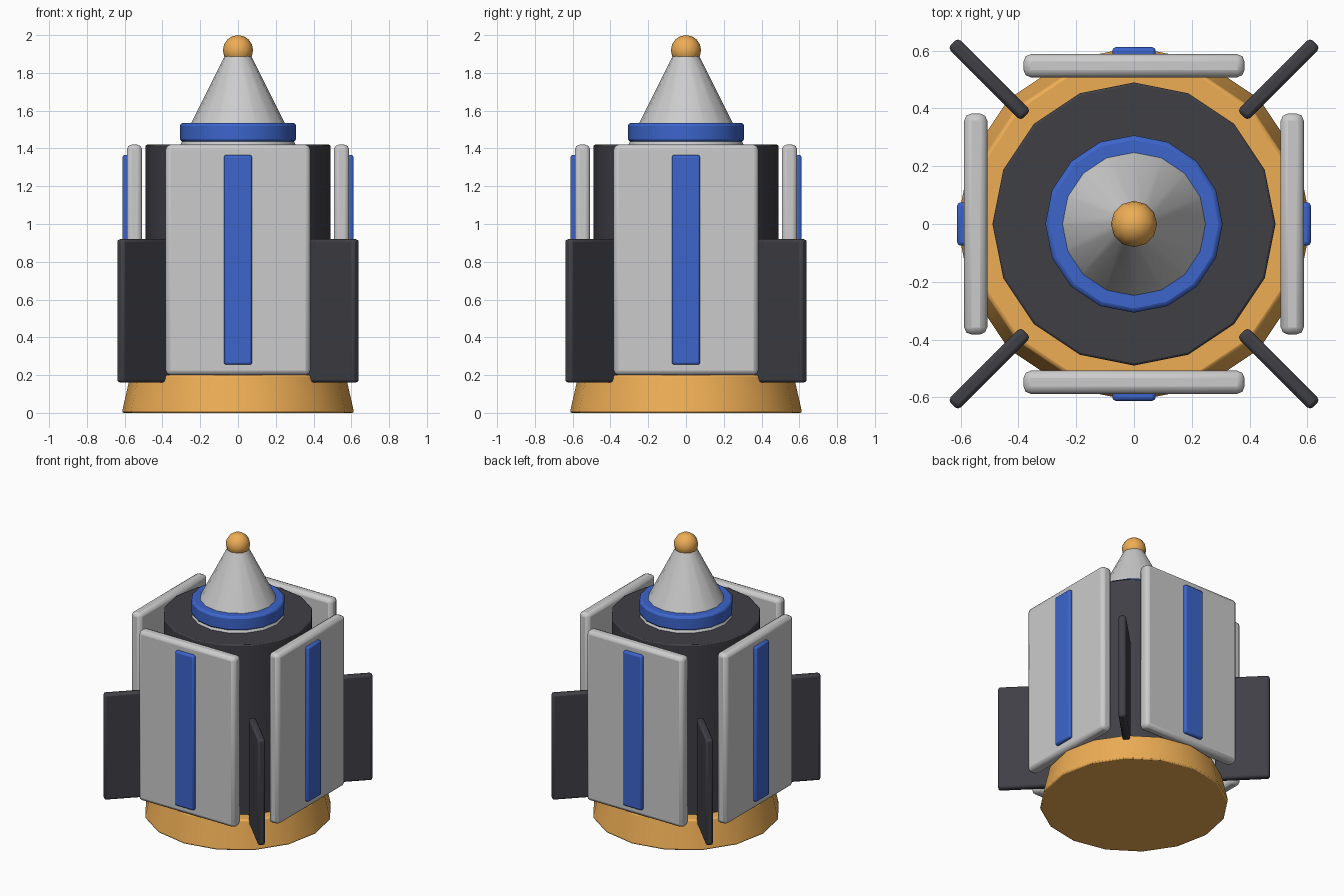
import bpy
import math

if "Cube" in bpy.data.objects:
    bpy.data.objects.remove(bpy.data.objects["Cube"])


def material(name, rgb):
    m = bpy.data.materials.new(name)
    m.diffuse_color = (*rgb, 1)
    m.use_nodes = True
    m.node_tree.nodes["Principled BSDF"].inputs["Base Color"].default_value = m.diffuse_color
    return m


ORANGE = material("orange", (0.85, 0.42, 0.09))
BLUE = material("blue", (0.045, 0.13, 0.6))
DARK = material("charcoal", (0.05, 0.05, 0.06))


def finish(name, mat, bevel=0.0, segments=2):
    ob = bpy.context.object
    ob.name = name
    if mat:
        ob.data.materials.append(mat)
    bpy.ops.object.transform_apply(location=False, rotation=False, scale=True)
    if bevel:
        mod = ob.modifiers.new("bevel", 'BEVEL')
        mod.width, mod.segments = bevel, segments
        mod.limit_method = 'ANGLE'
        mod.angle_limit = math.radians(40)
    bpy.ops.object.shade_smooth_by_angle(angle=math.radians(35))
    return ob


def cone(name, r1, r2, z1, z2, mat=None, bevel=0.0):
    # rotated so that corners sit on the x and y axes
    bpy.ops.mesh.primitive_cone_add(vertices=16, radius1=r1, radius2=r2,
                                    depth=z2 - z1, location=(0, 0, (z1 + z2) / 2))
    return finish(name, mat, bevel)


def radial_box(name, angle, r1, r2, width, z1, z2, mat=None, bevel=0.01):
    # box spanning r1..r2 outward along the given angle
    r = (r1 + r2) / 2
    bpy.ops.mesh.primitive_cube_add(
        size=1, rotation=(0, 0, angle),
        location=(r * math.cos(angle), r * math.sin(angle), (z1 + z2) / 2))
    bpy.context.object.scale = (r2 - r1, width, z2 - z1)
    return finish(name, mat, bevel)


# Central stack
cone("base_skirt", 0.615, 0.57, 0.0, 0.2, ORANGE, 0.01)
cone("core_body", 0.49, 0.49, 0.12, 1.42, DARK, 0.008)
cone("nose_cone", 0.305, 0.07, 1.42, 1.89)
cone("nose_collar", 0.307, 0.307, 1.435, 1.535, BLUE, 0.015)

# Tip ball
bpy.ops.mesh.primitive_uv_sphere_add(segments=12, ring_count=8, radius=0.08,
                                     location=(0, 0, 1.92))
finish("tip_ball", ORANGE)

# Four side panels with stripes, and four diagonal fins
for i in range(4):
    a = i * math.pi / 2
    radial_box(f"side_panel_{i}", a, 0.508, 0.588, 0.765, 0.2, 1.42, None, 0.025)
    radial_box(f"panel_stripe_{i}", a, 0.57, 0.612, 0.15, 0.255, 1.365, BLUE, 0.012)
    radial_box(f"fin_{i}", a + math.pi / 4, 0.53, 0.887, 0.05, 0.16, 0.92, DARK, 0.015)
